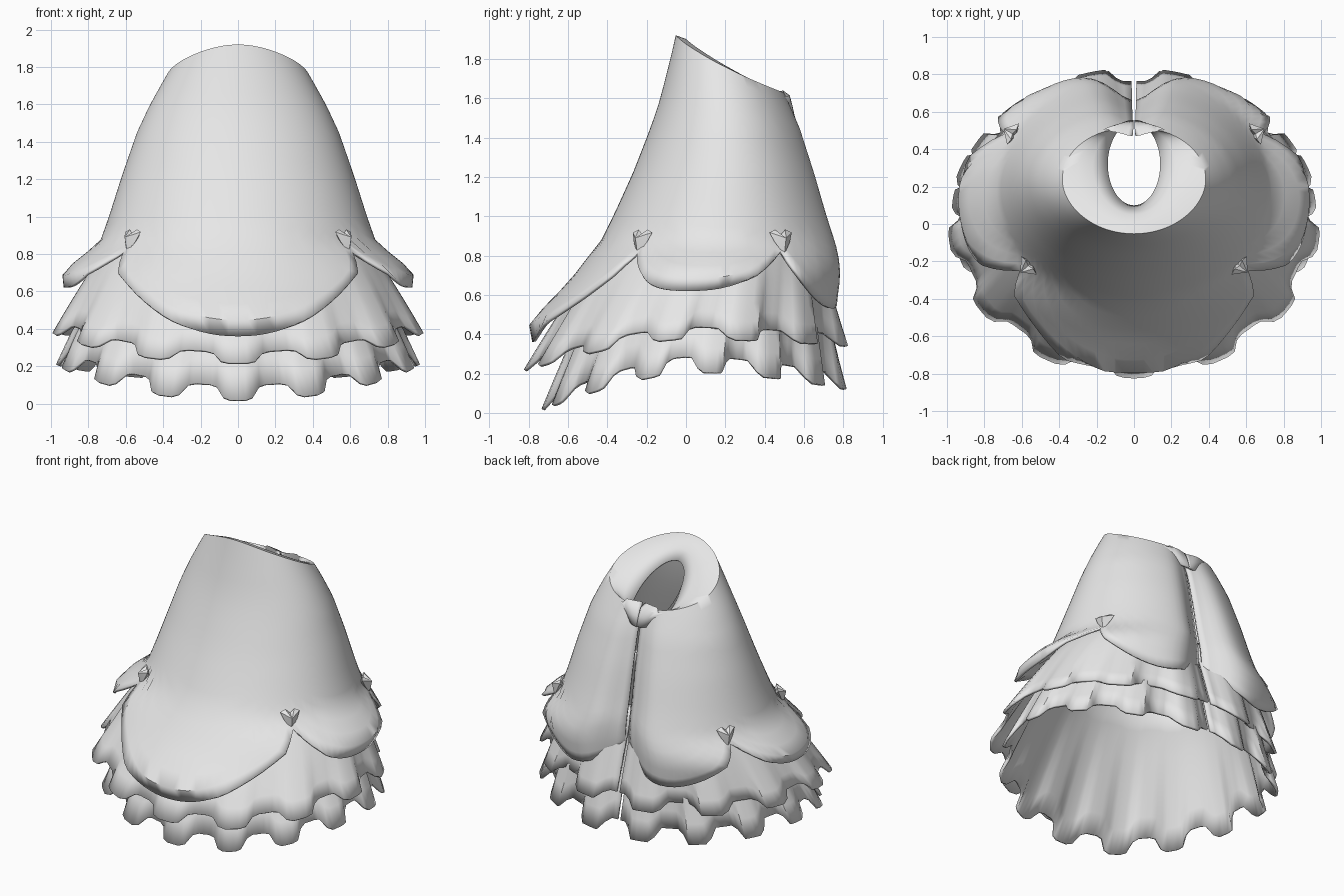
import bpy, bmesh
from math import sin, cos, pi, radians, degrees, exp
from mathutils import Vector, Matrix

cube = bpy.data.objects.get("Cube")
if cube:
    bpy.data.objects.remove(cube, do_unlink=True)

cloth = bpy.data.materials.new("pale_grey_cloth")
cloth.use_nodes = True
COLOUR = (0.8, 0.8, 0.8, 1)
cloth.diffuse_color = COLOUR
cloth.node_tree.nodes["Principled BSDF"].inputs["Base Color"].default_value = COLOUR

FRONT_BOW, BACK_BOW = 49.5, 119.0   # degrees around from the front

# Skirt outline by height: z, half width, front y, back y
OUTLINE = [
    (1.93, .26, -.05, .30), (1.84, .33, -.07, .40), (1.76, .38, -.09, .45),
    (1.60, .47, -.13, .53), (1.45, .54, -.18, .60), (1.22, .62, -.27, .68),
    (1.00, .69, -.37, .75), (.86, .74, -.44, .80), (.78, .85, -.51, .82),
    (.70, .94, -.57, .83), (.60, .93, -.66, .82), (.46, .90, -.80, .81),
    (.35, .87, -.78, .80)]


def lerp(a, b, t):
    return a + (b - a) * t


def section(z):
    """Half width, front y and back y of the overskirt at a height."""
    z = max(min(z, OUTLINE[0][0]), OUTLINE[-1][0])
    for hi, lo in zip(OUTLINE, OUTLINE[1:]):
        if z >= lo[0]:
            t = (hi[0] - z) / (hi[0] - lo[0])
            return [lerp(a, b, t) for a, b in zip(hi[1:], lo[1:])]


def place(dims, phi, z, dip=0.0, push=0.0):
    """Point on an oval ring; dip pulls the ring in at the back slit."""
    rx, yf, yb = dims
    a = radians(phi)
    near = exp(-((180 - abs(phi)) / 11) ** 2)
    depth = (yb - yf) / 2
    x = (rx + push) * sin(a)
    y = (yf + yb) / 2 - (depth + push) * cos(a) - dip * near
    return Vector((x, y, z))


def finish(ob, angle):
    ob.data.materials.append(cloth)
    bpy.ops.object.select_all(action='DESELECT')
    ob.select_set(True)
    bpy.context.view_layer.objects.active = ob
    bpy.ops.object.shade_smooth_by_angle(angle=radians(angle))


def sheet(name, rows, cols, point, thick, angle):
    """Cloth sheet wrapped around the body, open at the back slit."""
    bm = bmesh.new()
    grid = [[bm.verts.new(point(i, lerp(-179.2, 179.2, j / cols)))
             for j in range(cols + 1)] for i in range(rows + 1)]
    for i in range(rows):
        for j in range(cols):
            bm.faces.new((grid[i][j], grid[i + 1][j],
                          grid[i + 1][j + 1], grid[i][j + 1]))
    me = bpy.data.meshes.new(name)
    bm.to_mesh(me)
    bm.free()
    ob = bpy.data.objects.new(name, me)
    bpy.context.collection.objects.link(ob)
    finish(ob, angle)
    mod = ob.modifiers.new("cloth_thickness", 'SOLIDIFY')
    mod.thickness = thick
    mod.offset = -1
    return ob


# Overskirt: rolled waist opening, body and swagged hem
def rim_height(phi):
    return 1.77 + .15 * cos(radians(phi))


def hem_height(phi):
    p = abs(phi)
    if p < FRONT_BOW:
        return .36 + .46 * (p / FRONT_BOW) ** 2.2
    if p < BACK_BOW:
        mid = (FRONT_BOW + BACK_BOW) / 2
        return .62 + .20 * (abs(p - mid) / (BACK_BOW - mid)) ** 2.6
    low = 155
    if p < low:
        return .53 + .30 * ((low - p) / (low - BACK_BOW)) ** 1.7
    return .53 + .17 * ((p - low) / (180 - low)) ** 2


ROLL, BODY = 3, 18


def overskirt(i, phi):
    top = rim_height(phi)
    if i < ROLL:
        t = i / ROLL
        rim = place(section(top), phi, top, .04)
        hole = place((.14, .10, .54), phi, top - .13)
        p = hole.lerp(rim, t)
        p.z = top - .13 * (1 - t) ** 1.8
        return p
    t = (i - ROLL) / BODY
    z = lerp(top, hem_height(phi), t)
    return place(section(z), phi, z, .04 + .13 * t)


sheet("overskirt", ROLL + BODY, 108, overskirt, .018, 50)


# Ruffles: box pleats that deepen towards the hem
def ruffle(name, top, hem, heights, pleats, drop, shift):
    rows = 6
    front, side, back = heights

    def point(i, phi):
        t = i / rows
        c = cos(radians(phi))
        low = lerp(side, front if c > 0 else back, abs(c) ** 1.6)
        wave = cos(radians(phi * pleats) + shift)
        box = max(-1, min(1, wave * 2.2))
        z = lerp(.93, low - drop * box, t)
        dims = [lerp(a, b, t ** .85) for a, b in zip(top, hem)]
        return place(dims, phi, z, .12 * (1 - t), .035 * box * t ** 1.3)

    return sheet(name, rows, pleats * 10, point, .018, 35)


ruffle("upper_ruffle", (.63, -.34, .70), (.96, -.79, .80),
       (.25, .41, .37), 13, .03, 0)
ruffle("lower_ruffle", (.60, -.31, .67), (.94, -.70, .79),
       (.06, .25, .16), 15, .04, 0)


# Faceted bow ornaments pinned where the swags meet
BOW = [(0, -.075), (.045, -.005), (.065, .045), (.03, .06),
       (0, .035), (-.03, .06), (-.065, .045), (-.045, -.005)]


def bow(name, phi):
    z = .875
    pos = place(section(z), phi, z, 0, .02)
    out = Vector((sin(radians(phi)), -cos(radians(phi)), .35)).normalized()
    right = Vector((0, 0, 1)).cross(out).normalized()
    up = out.cross(right)
    bm = bmesh.new()
    ring = [bm.verts.new(pos + right * x + up * y) for x, y in BOW]
    tip = bm.verts.new(pos + out * .045)
    base = bm.verts.new(pos - out * .04)
    for k, v in enumerate(ring):
        n = ring[(k + 1) % len(ring)]
        bm.faces.new((v, n, tip))
        bm.faces.new((n, v, base))
    me = bpy.data.meshes.new(name)
    bm.to_mesh(me)
    bm.free()
    ob = bpy.data.objects.new(name, me)
    bpy.context.collection.objects.link(ob)
    finish(ob, 20)


for label, sign in (("left", 1), ("right", -1)):
    bow("front_bow_" + label, sign * FRONT_BOW)
    bow("back_bow_" + label, sign * BACK_BOW)
